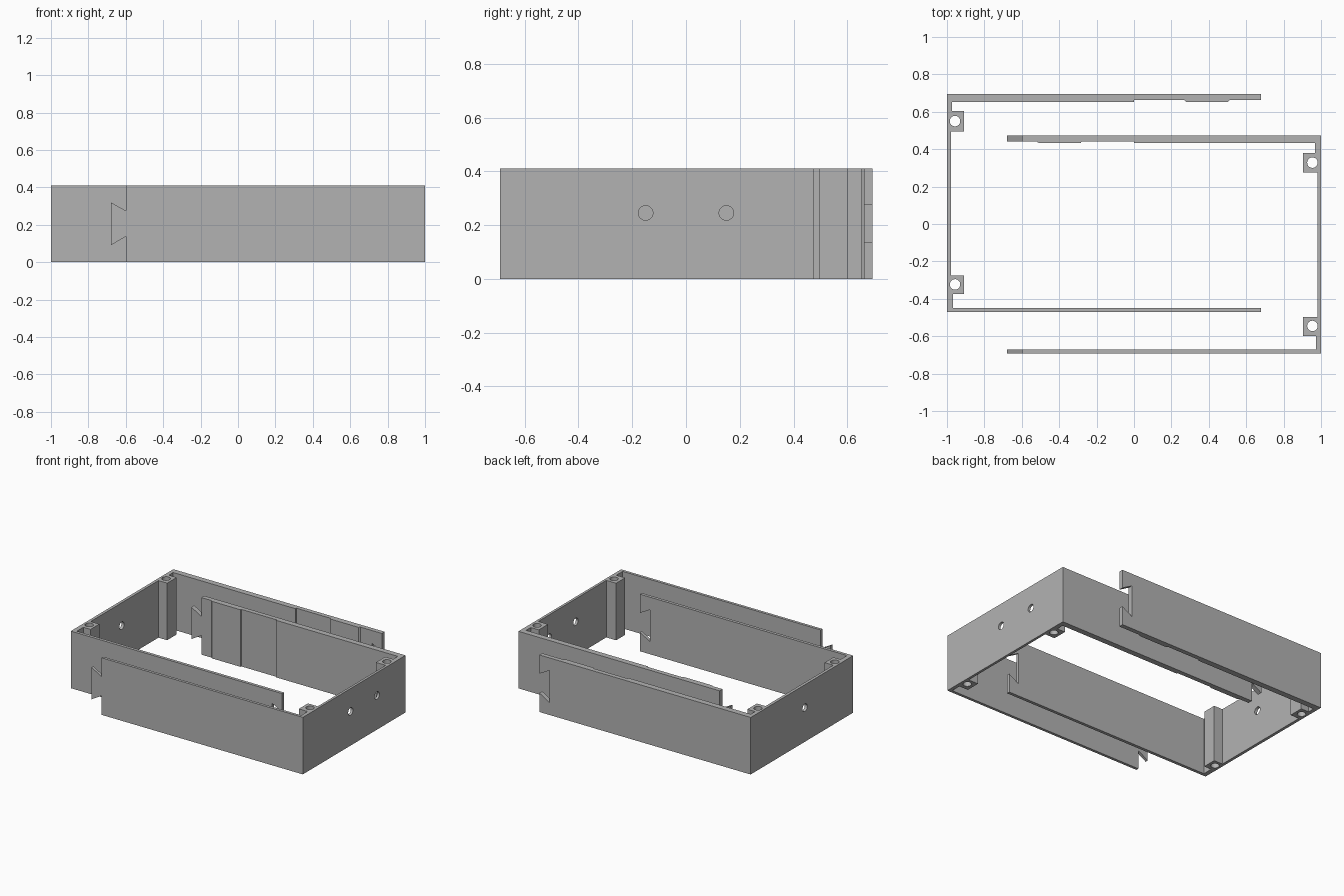
import bpy, bmesh, math
from mathutils import Matrix

if "Cube" in bpy.data.objects:
    bpy.data.objects.remove(bpy.data.objects["Cube"])

H = 0.41          # wall height
HOLE_Z = 0.245

grey = bpy.data.materials.new("grey plastic")
grey.diffuse_color = (0.45, 0.45, 0.45, 1)
grey.use_nodes = True
grey.node_tree.nodes["Principled BSDF"].inputs["Base Color"].default_value = grey.diffuse_color


def finish(name, bm):
    bmesh.ops.recalc_face_normals(bm, faces=bm.faces)
    mesh = bpy.data.meshes.new(name)
    bm.to_mesh(mesh)
    bm.free()
    mesh.materials.append(grey)
    ob = bpy.data.objects.new(name, mesh)
    bpy.context.collection.objects.link(ob)
    return ob


def prism(bm, points, offset):
    face = bm.faces.new([bm.verts.new(p) for p in points])
    ext = bmesh.ops.extrude_face_region(bm, geom=[face])
    verts = [g for g in ext["geom"] if isinstance(g, bmesh.types.BMVert)]
    bmesh.ops.translate(bm, vec=offset, verts=verts)


def cylinder(bm, centre, radius, length, along_x=False):
    rot = Matrix.Rotation(math.pi / 2, 4, 'Y') if along_x else Matrix()
    bmesh.ops.create_cone(bm, cap_ends=True, segments=32, radius1=radius, radius2=radius,
                          depth=length, matrix=Matrix.Translation(centre) @ rot)


def dovetail(bm, x_wide, x_narrow, y0, y1, past=0.0):
    # wide end lies at -x; "past" extends the narrow mouth straight outwards
    pts = [(x_wide, y0, 0.09), (x_wide, y0, 0.32), (x_narrow, y0, 0.275)]
    if past:
        pts += [(x_narrow + past, y0, 0.275), (x_narrow + past, y0, 0.137)]
    pts.append((x_narrow, y0, 0.137))
    prism(bm, pts, (0, y1 - y0, 0))


def build_half(name, outline, bosses, wall_x, wall_holes, sockets=()):
    bm = bmesh.new()
    prism(bm, [(x, y, 0) for x, y in outline], (0, 0, H))
    half = finish(name, bm)
    # screw holes, end wall holes and dovetail sockets
    bm = bmesh.new()
    for x, y in bosses:
        cylinder(bm, (x, y, H / 2), 0.028, 1)
    for y in wall_holes:
        cylinder(bm, (wall_x, y, HOLE_Z), 0.027, 0.1, True)
    for y0, y1 in sockets:
        dovetail(bm, 0.60, 0.68, y0 - 0.02, y1 + 0.02, 0.05)
    cutter = finish(name + "_cutter", bm)
    mod = half.modifiers.new("holes", 'BOOLEAN')
    mod.operation, mod.solver, mod.object = 'DIFFERENCE', 'EXACT', cutter
    bpy.context.view_layer.objects.active = half
    half.select_set(True)
    bpy.ops.object.modifier_apply(modifier=mod.name)
    bpy.data.objects.remove(cutter)
    bpy.ops.object.shade_smooth_by_angle(angle=math.radians(30))
    half.select_set(False)


# left half: end wall, two arms, two screw bosses, stepped back arm
left = [(-1, -0.47), (0.68, -0.47), (0.68, -0.448), (-0.967, -0.448), (-0.967, -0.375),
        (-0.91, -0.375), (-0.91, -0.275), (-0.979, -0.275), (-0.979, 0.495), (-0.91, 0.495),
        (-0.91, 0.603), (-0.972, 0.603), (-0.972, 0.652), (0, 0.652), (0, 0.662),
        (0.27, 0.662), (0.28, 0.652), (0.50, 0.652), (0.51, 0.662), (0.68, 0.662),
        (0.68, 0.694), (-1, 0.694)]
build_half("left_frame", left, [(-0.957, 0.55), (-0.957, -0.323)], -0.99, [0.078],
           [(-0.47, -0.448), (0.662, 0.694)])

# right half: the same idea, with arms that end in tabs
right = [(1, -0.692), (1, 0.474), (-0.60, 0.474), (-0.60, 0.441), (-0.52, 0.441),
         (-0.51, 0.433), (-0.285, 0.433), (-0.28, 0.441), (0, 0.441), (0, 0.433),
         (0.968, 0.433), (0.968, 0.38), (0.904, 0.38), (0.904, 0.275), (0.982, 0.275),
         (0.982, -0.497), (0.904, -0.497), (0.904, -0.6), (0.974, -0.6), (0.974, -0.672),
         (-0.60, -0.672), (-0.60, -0.692)]
build_half("right_frame", right, [(0.954, 0.328), (0.954, -0.545)], 0.99, [-0.15, 0.15])

# dovetail tabs on the right half's arms
for name, y0, y1 in (("front_tab", -0.692, -0.672), ("back_tab", 0.441, 0.474)):
    bm = bmesh.new()
    dovetail(bm, -0.68, -0.60, y0, y1)
    finish(name, bm)
